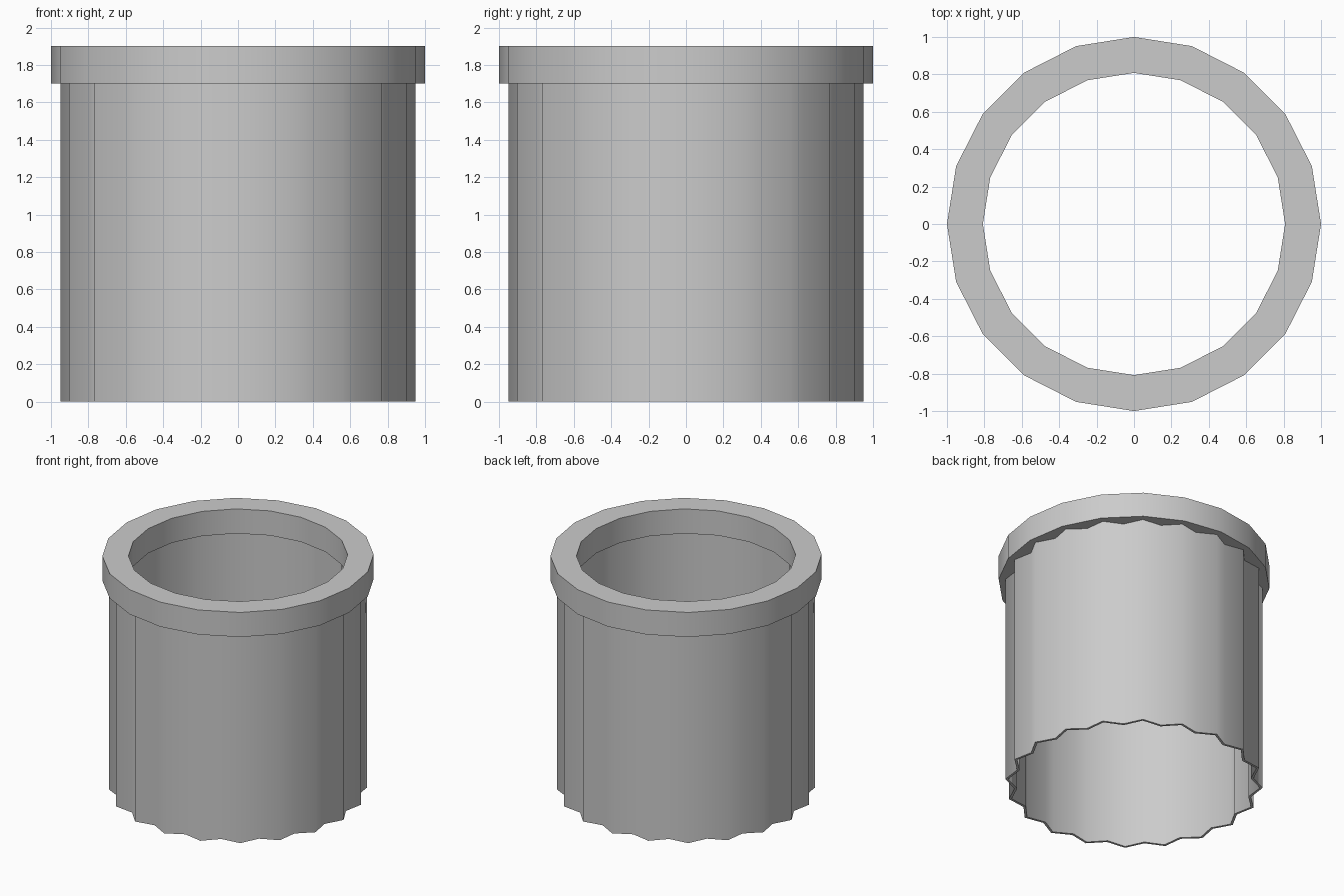
import bpy, bmesh
from math import sin, cos, pi

if "Cube" in bpy.data.objects:
    bpy.data.objects.remove(bpy.data.objects["Cube"])


def tube(name, outer, inner, sides, z0, z1):
    """Open tube; outer and inner radii cycle through the given lists."""
    bm = bmesh.new()

    def loop(radii, z):
        verts = []
        for i in range(sides):
            a = 2 * pi * i / sides
            r = radii[i % len(radii)]
            verts.append(bm.verts.new((r * cos(a), r * sin(a), z)))
        return verts

    loops = [loop(outer, z0), loop(outer, z1), loop(inner, z1), loop(inner, z0)]
    for k in range(4):
        a, b = loops[k], loops[(k + 1) % 4]
        for i in range(sides):
            j = (i + 1) % sides
            f = bm.faces.new((a[i], a[j], b[j], b[i]))
            f.smooth = k in (0, 2)      # walls smooth, rims flat
    # keep the rim edges crisp
    for e in bm.edges:
        if len({f.smooth for f in e.link_faces}) == 2:
            e.smooth = False
    bmesh.ops.recalc_face_normals(bm, faces=bm.faces)
    mesh = bpy.data.meshes.new(name)
    bm.to_mesh(mesh)
    bm.free()
    obj = bpy.data.objects.new(name, mesh)
    bpy.context.collection.objects.link(obj)
    return obj


# Thin fluted wall: 20 ridges alternating with 20 grooves
tube("fluted_body", [0.95, 0.885], [0.93, 0.865], 40, 0.0, 1.7)

# Heavy 20-sided collar around the top opening
tube("top_collar", [1.0], [0.808], 20, 1.7, 1.9)
